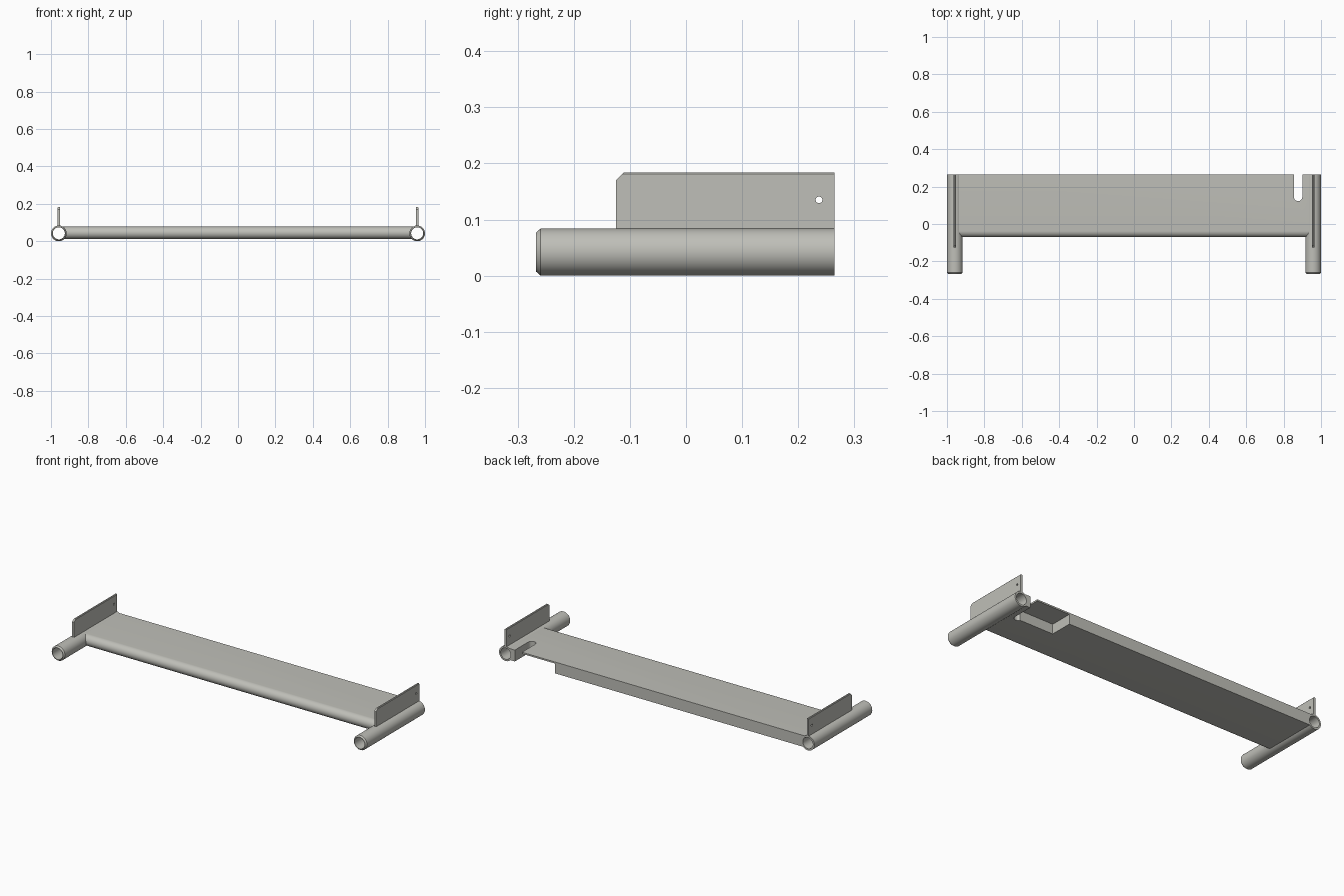
import bpy, bmesh, math
from mathutils import Vector

if "Cube" in bpy.data.objects:
    bpy.data.objects.remove(bpy.data.objects["Cube"])

TUBE_X, TUBE_R, BORE_R = 0.958, 0.042, 0.032
BACK, FRONT = 0.265, -0.267

grey = bpy.data.materials.new("warm grey")
grey.diffuse_color = (0.52, 0.52, 0.48, 1)
grey.use_nodes = True
grey.node_tree.nodes["Principled BSDF"].inputs["Base Color"].default_value = grey.diffuse_color


def finish(name, bm, cutter=False):
    bmesh.ops.remove_doubles(bm, verts=bm.verts, dist=1e-6)
    bmesh.ops.recalc_face_normals(bm, faces=bm.faces)
    me = bpy.data.meshes.new(name)
    bm.to_mesh(me)
    bm.free()
    me.materials.append(grey)
    ob = bpy.data.objects.new(name, me)
    bpy.context.collection.objects.link(ob)
    ob.hide_render = cutter
    if cutter:
        ob.hide_viewport = True
        ob.display_type = 'WIRE'
    return ob


def prism(name, points, offset, cutter=False):
    """Extrude a closed outline along an offset vector."""
    bm = bmesh.new()
    face = bm.faces.new([bm.verts.new(p) for p in points])
    res = bmesh.ops.extrude_face_region(bm, geom=[face], use_keep_orig=True)
    moved = [v for v in res["geom"] if isinstance(v, bmesh.types.BMVert)]
    bmesh.ops.translate(bm, verts=moved, vec=Vector(offset))
    return finish(name, bm, cutter)


def circle(r, n, a0=0.0, span=math.tau):
    return [(r * math.cos(a0 + span * i / n), r * math.sin(a0 + span * i / n)) for i in range(n)]


def cut(ob, cutter):
    mod = ob.modifiers.new(cutter.name, 'BOOLEAN')
    mod.operation = 'DIFFERENCE'
    mod.solver = 'EXACT'
    mod.object = cutter


def smooth(ob):
    bpy.ops.object.select_all(action='DESELECT')
    ob.select_set(True)
    bpy.context.view_layer.objects.active = ob
    bpy.ops.object.shade_smooth_by_angle(angle=math.radians(30))


def tube(name, x):
    """Hollow tube lathed around y, chamfered at its front end."""
    n = 48
    profile = [(TUBE_R, BACK), (TUBE_R, FRONT + 0.008), (TUBE_R - 0.007, FRONT),
               (BORE_R, FRONT), (BORE_R, BACK)]
    bm = bmesh.new()
    rings = [[bm.verts.new((x + cx, y, TUBE_R + cz)) for cx, cz in circle(r, n)]
             for r, y in profile]
    for k in range(len(rings)):
        a, b = rings[k], rings[(k + 1) % len(rings)]
        for i in range(n):
            j = (i + 1) % n
            bm.faces.new((a[i], a[j], b[j], b[i]))
    return finish(name, bm)


# Board with a half-round front edge
z0, z1 = 0.013, 0.078
r = (z1 - z0) / 2
outline = [(-TUBE_X, BACK, z0), (-TUBE_X, BACK, z1)]
for i in range(21):
    a = math.pi / 2 + math.pi * i / 20
    outline.append((-TUBE_X, -0.07 + r + r * math.cos(a), z0 + r + r * math.sin(a)))
board = prism("board", outline, (2 * TUBE_X, 0, 0))

# Slot with a round end, through the full board
sx, sr, sy = 0.8775, 0.0225, 0.145
slot = [(sx + sr, 0.3, -0.1), (sx - sr, 0.3, -0.1)]
slot += [(sx + cx, sy + cy, -0.1) for cx, cy in circle(sr, 16, math.pi, math.pi)]
slot.append((sx + sr, sy, -0.1))
cut(board, prism("slot_cutter", slot, (0, 0, 0.3), True))

# Pocket under the rear edge, leaving a thin top skin
pocket = [(0.645, 0.135, -0.1), (0.87, 0.135, -0.1), (0.87, 0.3, -0.1), (0.645, 0.3, -0.1)]
cut(board, prism("pocket_cutter", pocket, (0, 0, 0.169), True))

for side, s in (("left", -1), ("right", 1)):
    x = s * TUBE_X
    # End tube, with the board trimmed to its wall
    smooth(tube(side + "_tube", x))
    trim = [(x + cx, -0.4, TUBE_R + cz) for cx, cz in circle(0.038, 48)]
    cut(board, prism(side + "_trim_cutter", trim, (0, 0.8, 0), True))

    # Upright fin with a clipped front corner
    t = 0.012
    fin = prism(side + "_fin", [(x - t / 2, y, z) for y, z in
                ((BACK, 0.078), (BACK, 0.184), (-0.111, 0.184), (-0.125, 0.17), (-0.125, 0.078))],
                (t, 0, 0))
    # Fine chamfer along the long top edges
    bm = bmesh.new()
    bm.from_mesh(fin.data)
    top = [e for e in bm.edges if all(v.co.z > 0.18 for v in e.verts)
           and abs(e.verts[0].co.y - e.verts[1].co.y) > 0.1]
    bmesh.ops.bevel(bm, geom=top, offset=0.003, segments=1, affect='EDGES')
    bm.to_mesh(fin.data)
    bm.free()
    # Small hole near the rear of the fin
    hole = [(x - 0.05, 0.237 + cy, 0.135 + cz) for cy, cz in circle(0.006, 20)]
    cut(fin, prism(side + "_hole_cutter", hole, (0.1, 0, 0), True))
    smooth(fin)

smooth(board)
